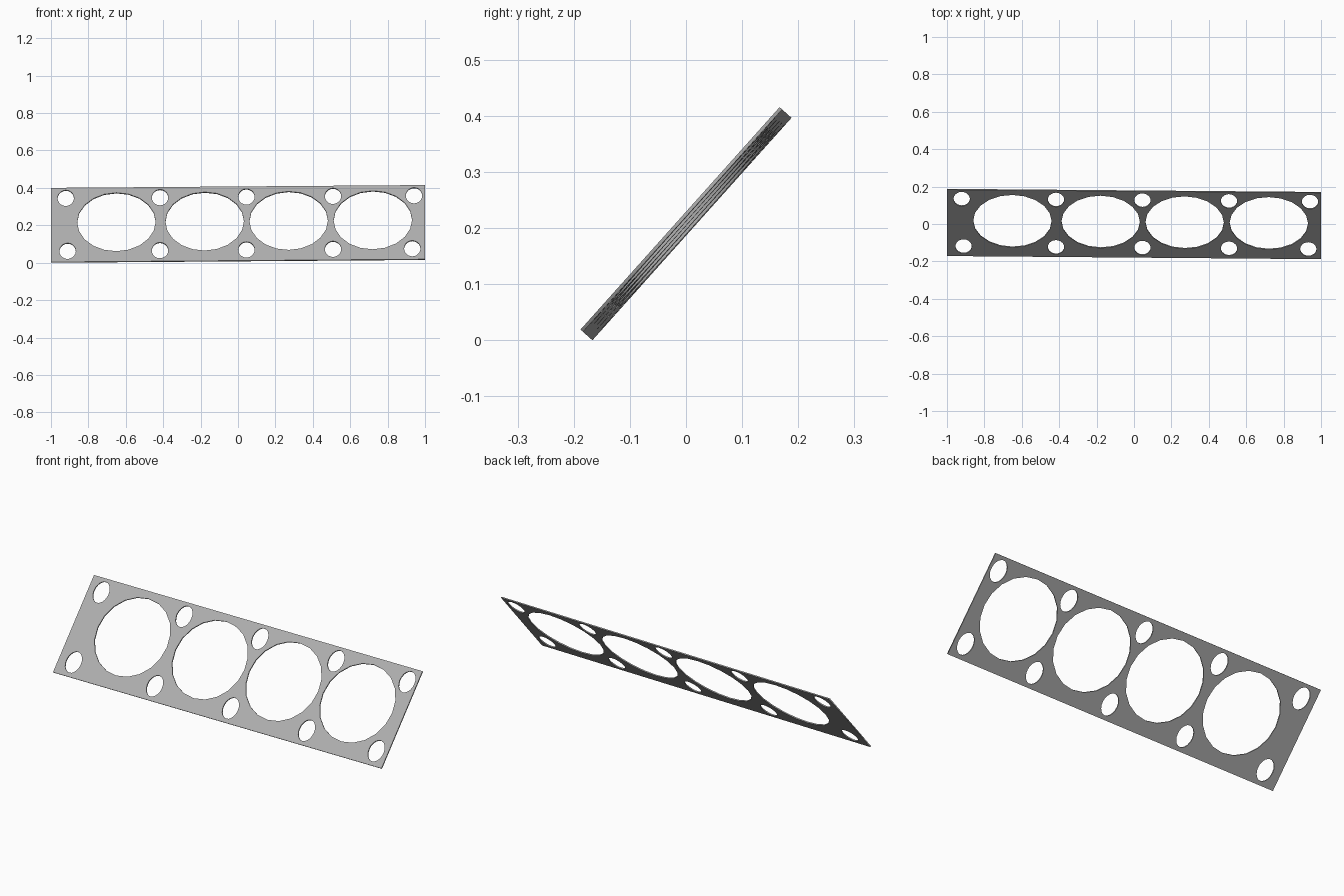
import bpy
from math import cos, sin, pi
from mathutils import Vector, Matrix

if "Cube" in bpy.data.objects:
    bpy.data.objects.remove(bpy.data.objects["Cube"])

LENGTH, WIDTH, THICK = 2.0, 0.532, 0.006

# flat filled outline: closed loops inside the rectangle become holes
curve = bpy.data.curves.new("gasket_plate", "CURVE")
curve.dimensions = "2D"
curve.fill_mode = "BOTH"
curve.extrude = THICK / 2


def loop(points):
    s = curve.splines.new("POLY")
    s.points.add(len(points) - 1)
    for p, (x, y) in zip(s.points, points):
        p.co = (x, y, 0, 1)
    s.use_cyclic_u = True


def hole(cx, cy, rx, ry, n):
    loop([(cx + rx * cos(2 * pi * i / n), cy + ry * sin(2 * pi * i / n))
          for i in range(n)])


# plate outline
a, b = LENGTH / 2, WIDTH / 2
loop([(-a, -b), (a, -b), (a, b), (-a, b)])

# four cylinder bores
for x in (-0.65, -0.178, 0.271, 0.721):
    hole(x, 0.018, 0.21, 0.21, 20)

# two rows of oval bolt holes
for x in (-0.921, -0.417, 0.045, 0.508, 0.941):
    hole(x, 0.192, 0.044, 0.057, 20)
for x in (-0.911, -0.417, 0.045, 0.508, 0.932):
    hole(x, -0.188, 0.044, 0.057, 20)

# dark grey metal
metal = bpy.data.materials.new("dark_grey_metal")
metal.diffuse_color = (0.43, 0.43, 0.43, 1)
metal.use_nodes = True
metal.node_tree.nodes["Principled BSDF"].inputs["Base Color"].default_value = metal.diffuse_color
curve.materials.append(metal)

plate = bpy.data.objects.new("gasket_plate", curve)
bpy.context.collection.objects.link(plate)

# tilt the plate
along = Vector((1, -0.0084, 0.0075)).normalized()
across = Vector((0, 0.667, 0.745))
across = (across - along * across.dot(along)).normalized()
normal = along.cross(across)
rot = Matrix((along, across, normal)).transposed().to_4x4()
plate.matrix_world = Matrix.Translation((0, 0, 0.2075)) @ rot

# turn the curve into a mesh
bpy.context.view_layer.objects.active = plate
plate.select_set(True)
bpy.ops.object.convert(target="MESH")
